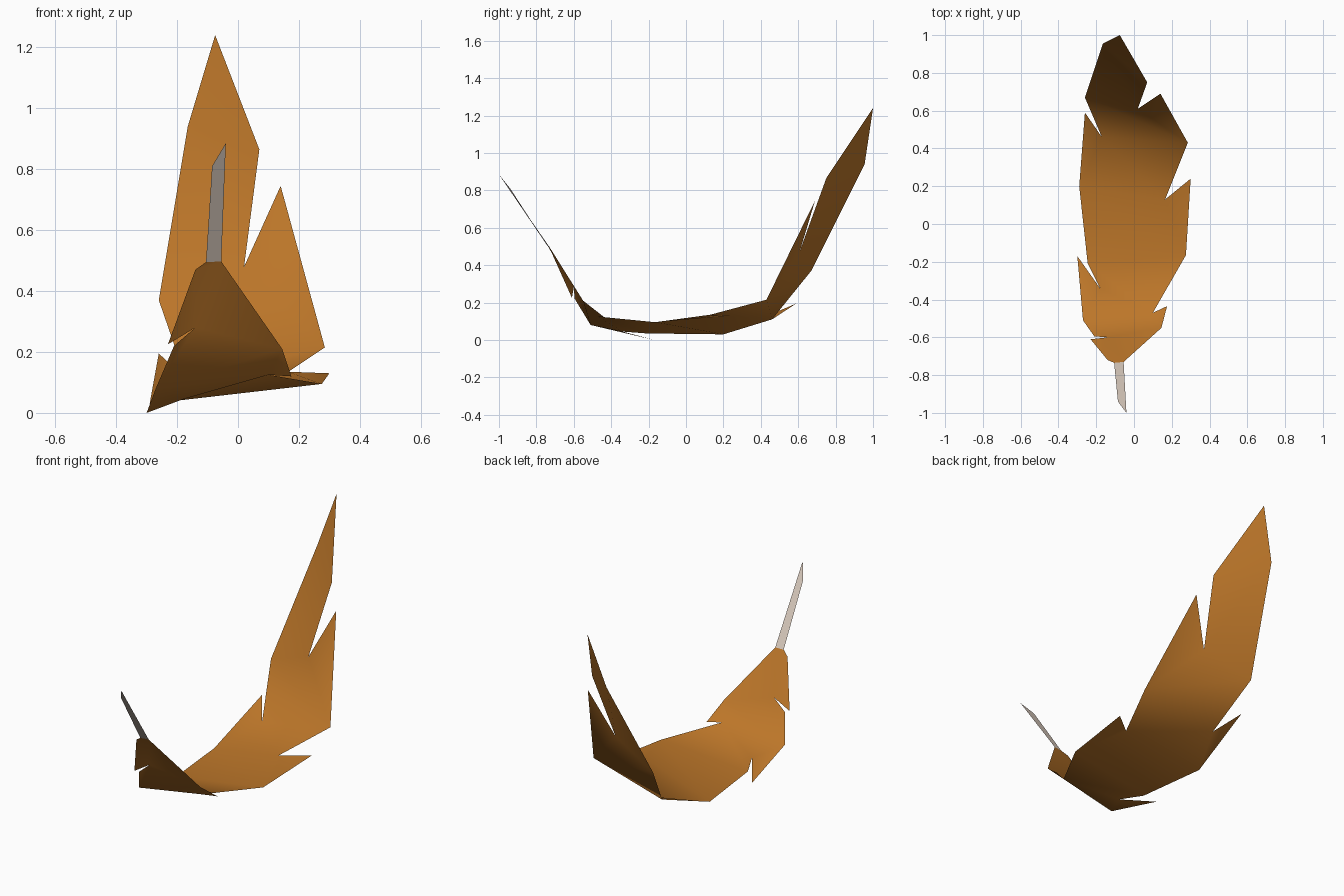
import bpy

cube = bpy.data.objects.get("Cube")
if cube:
    bpy.data.objects.remove(cube, do_unlink=True)


def make_material(name, colour):
    mat = bpy.data.materials.new(name)
    mat.diffuse_color = colour
    mat.use_nodes = True
    shader = next(n for n in mat.node_tree.nodes if n.type == "BSDF_PRINCIPLED")
    shader.inputs["Base Color"].default_value = colour
    return mat


def make_sheet(name, polygons, material):
    """Build a thin sheet from polygons of points, sharing equal points and facing up."""
    points, faces = [], []
    for polygon in polygons:
        for point in polygon:
            if point not in points:
                points.append(point)
        faces.append([points.index(point) for point in polygon])
    mesh = bpy.data.meshes.new(name)
    mesh.from_pydata(points, [], faces)
    for face in mesh.polygons:
        if face.normal.z < 0:
            face.flip()
    mesh.materials.append(material)
    mesh.shade_smooth()
    obj = bpy.data.objects.new(name, mesh)
    bpy.context.collection.objects.link(obj)
    return obj


def strip(rows):
    """Triangles between successive left/right pairs; repeated points make single triangles."""
    triangles = []
    for (left, right), (next_left, next_right) in zip(rows, rows[1:]):
        for tri in ((left, next_right, right), (left, next_left, next_right)):
            if len(set(tri)) == len(tri):
                triangles.append(tri)
    return triangles


brown = make_material("feather brown", (0.5, 0.18, 0.022, 1))
ivory = make_material("quill ivory", (0.68, 0.58, 0.5, 1))

# Left edge of the vane, from tip to quill
tip = (-0.075, 1.0, 1.24)
left_tip = (-0.165, 0.955, 0.94)
left_upper = (-0.26, 0.67, 0.37)
left_upper_notch = (-0.17, 0.46, 0.11)
left_middle = (-0.29, 0.2, 0.03)
left_lower = (-0.245, -0.21, 0.035)
left_lower_notch = (-0.18, -0.34, 0.045)
left_base = (-0.27, -0.51, 0.08)
left_base_notch = (-0.14, -0.6, 0.28)
left_root = (-0.14, -0.72, 0.47)
quill_left = (-0.105, -0.735, 0.495)

# Right edge of the vane
right_tip = (0.07, 0.75, 0.865)
right_upper_notch = (0.02, 0.61, 0.48)
right_upper = (0.285, 0.43, 0.215)
right_middle_notch = (0.165, 0.13, 0.135)
right_lower = (0.275, -0.165, 0.095)
right_lower_notch = (0.1, -0.47, 0.125)
right_base = (0.145, -0.55, 0.21)
quill_right = (-0.055, -0.73, 0.497)

# Curled body of the vane
vane = strip([
    (tip, tip),
    (left_tip, right_tip),
    (left_upper, right_upper_notch),
    (left_upper_notch, right_upper),
    (left_middle, right_middle_notch),
    (left_lower, right_lower),
    (left_lower_notch, right_lower_notch),
    (left_base, right_lower_notch),
    (left_base, right_base),
    (left_base_notch, right_base),
    (left_base_notch, quill_right),
    (left_root, quill_right),
])
vane.append((left_root, quill_left, quill_right))

# Split barbs: notch, point, shoulder
vane += [
    (right_upper_notch, (0.14, 0.69, 0.745), right_upper),
    (right_middle_notch, (0.3, 0.24, 0.13), right_lower),
    (right_lower_notch, (0.175, -0.435, 0.12), right_base),
    (left_upper_notch, (-0.26, 0.59, 0.195), left_middle),
    (left_lower_notch, (-0.3, -0.17, 0.0), left_base),
    (left_base_notch, (-0.21, -0.595, 0.22), left_base),
    (left_base_notch, (-0.23, -0.61, 0.225), left_root),
]
make_sheet("feather_vane", vane, brown)

# Bare quill with a slanted end
make_sheet("quill", [
    (quill_left, (-0.085, -0.94, 0.81), (-0.04, -1.0, 0.885), quill_right),
], ivory)
